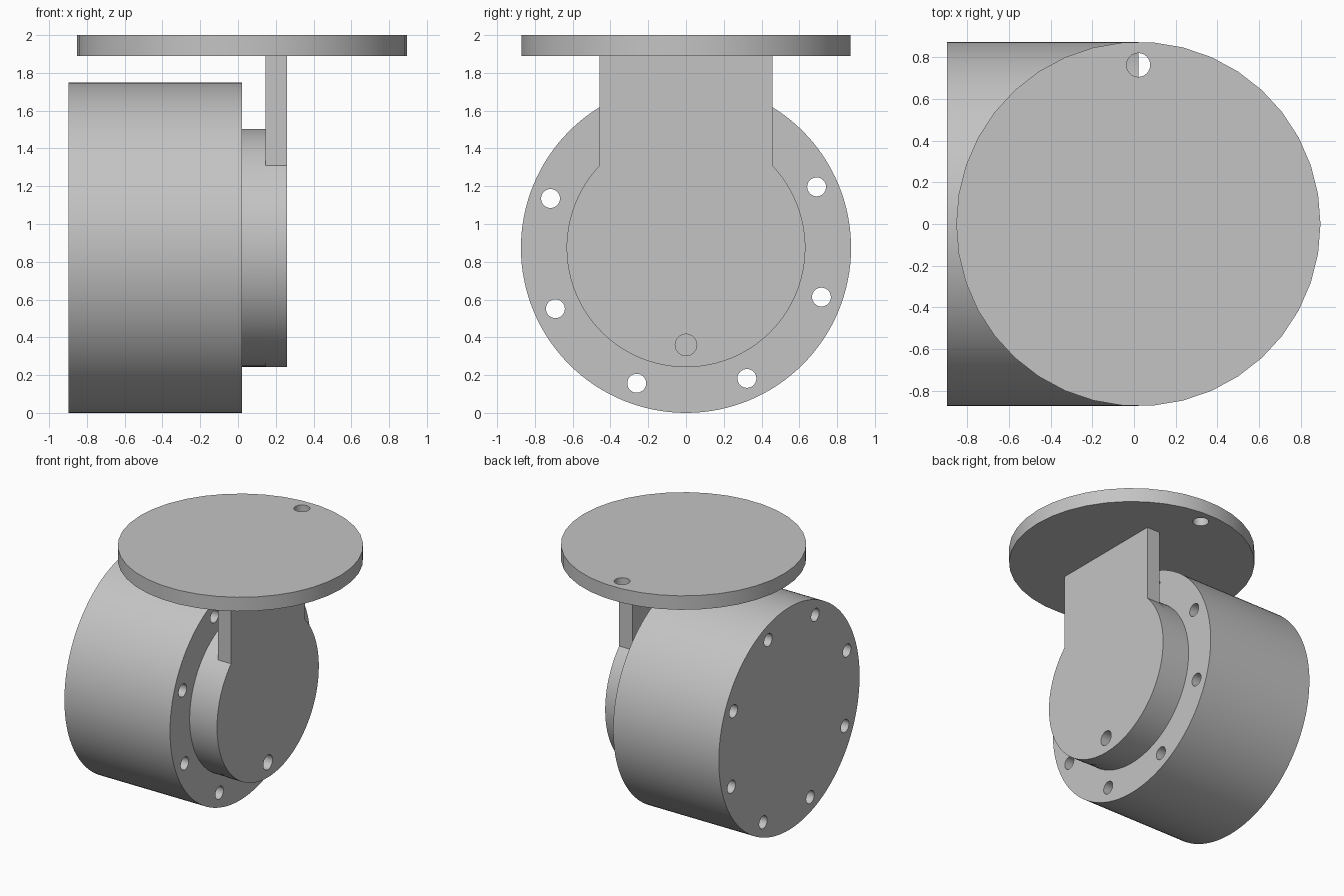
import bpy, bmesh, math
from mathutils import Matrix, Vector

default = bpy.data.objects.get("Cube")
if default:
    bpy.data.objects.remove(default, do_unlink=True)

grey = bpy.data.materials.new("light grey metal")
grey.use_nodes = True
colour = (0.55, 0.55, 0.55, 1)
grey.diffuse_color = colour
grey.node_tree.nodes["Principled BSDF"].inputs["Base Color"].default_value = colour

RADIUS = 0.874          # wheel and top plate
HUB_RADIUS = 0.632
AXLE_Z = RADIUS
FACE_X = 0.021          # inner face of the wheel, centre of the top plate
BRACKET_X = (0.146, 0.26)
PLATE_Z = 1.89


def extrude(name, outline, depth):
    """Solid made by pushing a closed outline of points along a vector."""
    bm = bmesh.new()
    face = bm.faces.new([bm.verts.new(p) for p in outline])
    moved = bmesh.ops.extrude_face_region(bm, geom=[face], use_keep_orig=True)["geom"]
    verts = [v for v in moved if isinstance(v, bmesh.types.BMVert)]
    bmesh.ops.translate(bm, vec=Vector(depth), verts=verts)
    bmesh.ops.recalc_face_normals(bm, faces=bm.faces)
    mesh = bpy.data.meshes.new(name)
    bm.to_mesh(mesh)
    bm.free()
    mesh.materials.append(grey)
    obj = bpy.data.objects.new(name, mesh)
    bpy.context.collection.objects.link(obj)
    return obj


def arc(radius, start, end, count):
    step = (end - start) / count
    return [(radius * math.cos(start + i * step), radius * math.sin(start + i * step))
            for i in range(count + 1)]


def circle(radius, count):
    return arc(radius, 0, math.tau, count)[:-1]


def disc_x(name, x0, x1, y, z, radius, count):
    """Cylinder along the x axis."""
    return extrude(name, [(x0, y + a, z + b) for a, b in circle(radius, count)], (x1 - x0, 0, 0))


def disc_z(name, z0, z1, x, y, radius, count):
    """Cylinder along the z axis."""
    return extrude(name, [(x + a, y + b, z0) for a, b in circle(radius, count)], (0, 0, z1 - z0))


def activate(obj):
    bpy.ops.object.select_all(action='DESELECT')
    obj.select_set(True)
    bpy.context.view_layer.objects.active = obj


def drill(obj, cutters):
    activate(obj)
    for cutter in cutters:
        mod = obj.modifiers.new("hole", 'BOOLEAN')
        mod.operation = 'DIFFERENCE'
        mod.solver = 'EXACT'
        mod.object = cutter
        bpy.ops.object.modifier_apply(modifier=mod.name)
        bpy.data.objects.remove(cutter, do_unlink=True)


# Wide wheel with a ring of eight through holes
wheel = disc_x("wheel", -0.897, FACE_X, 0, AXLE_Z, RADIUS, 128)
holes = []
for k in range(8):
    a = math.radians(25 + 45 * k)
    holes.append(disc_x("hole_cutter", -1.1, 0.1, 0.763 * math.cos(a),
                        AXLE_Z + 0.763 * math.sin(a), 0.05, 32))
drill(wheel, holes)

# Hub between wheel and bracket
hub = disc_x("hub", FACE_X, BRACKET_X[0], 0, AXLE_Z, HUB_RADIUS - 0.002, 96)

# Bracket: round lower end running into a straight upright
half_width = 0.458
corner = math.acos(half_width / HUB_RADIUS)
profile = [(y, AXLE_Z + z) for y, z in arc(HUB_RADIUS, math.pi - corner, math.tau + corner, 72)]
profile += [(half_width, PLATE_Z), (-half_width, PLATE_Z)]
bracket = extrude("bracket", [(BRACKET_X[0], y, z) for y, z in profile],
                  (BRACKET_X[1] - BRACKET_X[0], 0, 0))
drill(bracket, [disc_x("hole_cutter", 0.1, 0.4, 0, 0.36, 0.057, 32)])

# Round mounting plate with one hole near its back edge
plate = disc_z("top_plate", PLATE_Z, 2.0, FACE_X, 0, RADIUS, 38)
drill(plate, [disc_z("hole_cutter", 1.8, 2.1, FACE_X, 0.763, 0.057, 32)])

for obj in (wheel, hub, bracket, plate):
    activate(obj)
    bpy.ops.object.shade_smooth_by_angle(angle=math.radians(30))
